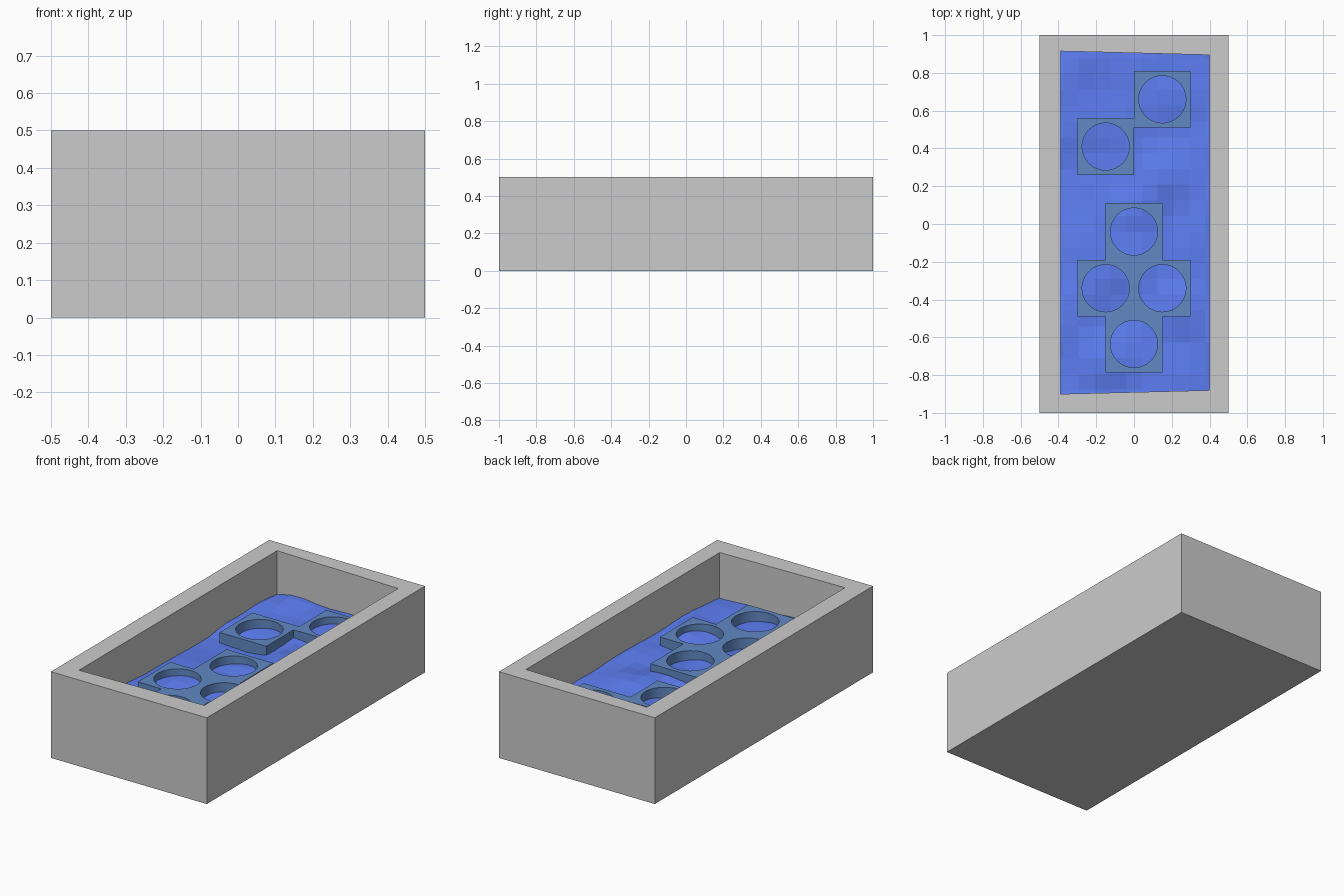
import bpy, bmesh, math
from mathutils import Vector, noise

if "Cube" in bpy.data.objects:
    bpy.data.objects.remove(bpy.data.objects["Cube"])


def material(name, color):
    m = bpy.data.materials.new(name)
    m.diffuse_color = (*color, 1)
    m.use_nodes = True
    m.node_tree.nodes["Principled BSDF"].inputs["Base Color"].default_value = m.diffuse_color
    return m


def finish(bm, name, mat=None):
    bmesh.ops.recalc_face_normals(bm, faces=bm.faces)
    me = bpy.data.meshes.new(name)
    bm.to_mesh(me)
    bm.free()
    ob = bpy.data.objects.new(name, me)
    bpy.context.collection.objects.link(ob)
    if mat:
        me.materials.append(mat)
    return ob


def loft(name, loops, closed, mat=None):
    """Bridge loops of 2D points at given heights; closed joins last to first, else caps."""
    bm = bmesh.new()
    rings = [[bm.verts.new((x, y, z)) for x, y in pts] for pts, z in loops]
    pairs = list(zip(rings, rings[1:]))
    if closed:
        pairs.append((rings[-1], rings[0]))
    else:
        bm.faces.new(rings[0])
        bm.faces.new(rings[-1])
    for a, b in pairs:
        for i in range(len(a)):
            j = (i + 1) % len(a)
            bm.faces.new((a[i], a[j], b[j], b[i]))
    return finish(bm, name, mat)


# Open stone basin with a slightly skewed cavity
outer = [(-0.5, -1), (0.5, -1), (0.5, 1), (-0.5, 1)]
inner = [(-0.39, -0.90), (0.40, -0.88), (0.40, 0.895), (-0.39, 0.915)]
loft("basin", [(outer, 0), (outer, 0.5), (inner, 0.5), (inner, 0.1)], False)

# Faceted rippling water, its edges tucked inside the walls
water_mat = material("water_blue", (0.11, 0.21, 0.9))
bm = bmesh.new()
bmesh.ops.create_grid(bm, x_segments=11, y_segments=23, size=1)
for v in bm.verts:
    v.co.x *= 0.46
    v.co.y *= 0.96
    v.co.z = 0.252 + 0.035 * noise.noise(Vector((v.co.x * 4, v.co.y * 4, 3.7)))
finish(bm, "water", water_mat)

# Square floating pads with round holes
pad_mat = material("pad_blue", (0.12, 0.25, 0.55))
angles = [math.tau * i / 32 for i in range(32)]
for k, (cx, cy) in enumerate([(0.15, 0.66), (-0.15, 0.41), (0, -0.04),
                              (-0.15, -0.34), (0.15, -0.34), (0, -0.635)]):
    hole, square = [], []
    for a in angles:
        c, s = math.cos(a), math.sin(a)
        r = 0.15 / max(abs(c), abs(s))
        hole.append((cx + 0.125 * c, cy + 0.125 * s))
        square.append((cx + r * c, cy + r * s))
    pad = loft(f"floating_pad_{k + 1}",
               [(square, 0.2), (square, 0.3), (hole, 0.3), (hole, 0.2)], True, pad_mat)
    bpy.context.view_layer.objects.active = pad
    pad.select_set(True)
    bpy.ops.object.shade_smooth_by_angle(angle=math.radians(30))
    pad.select_set(False)
